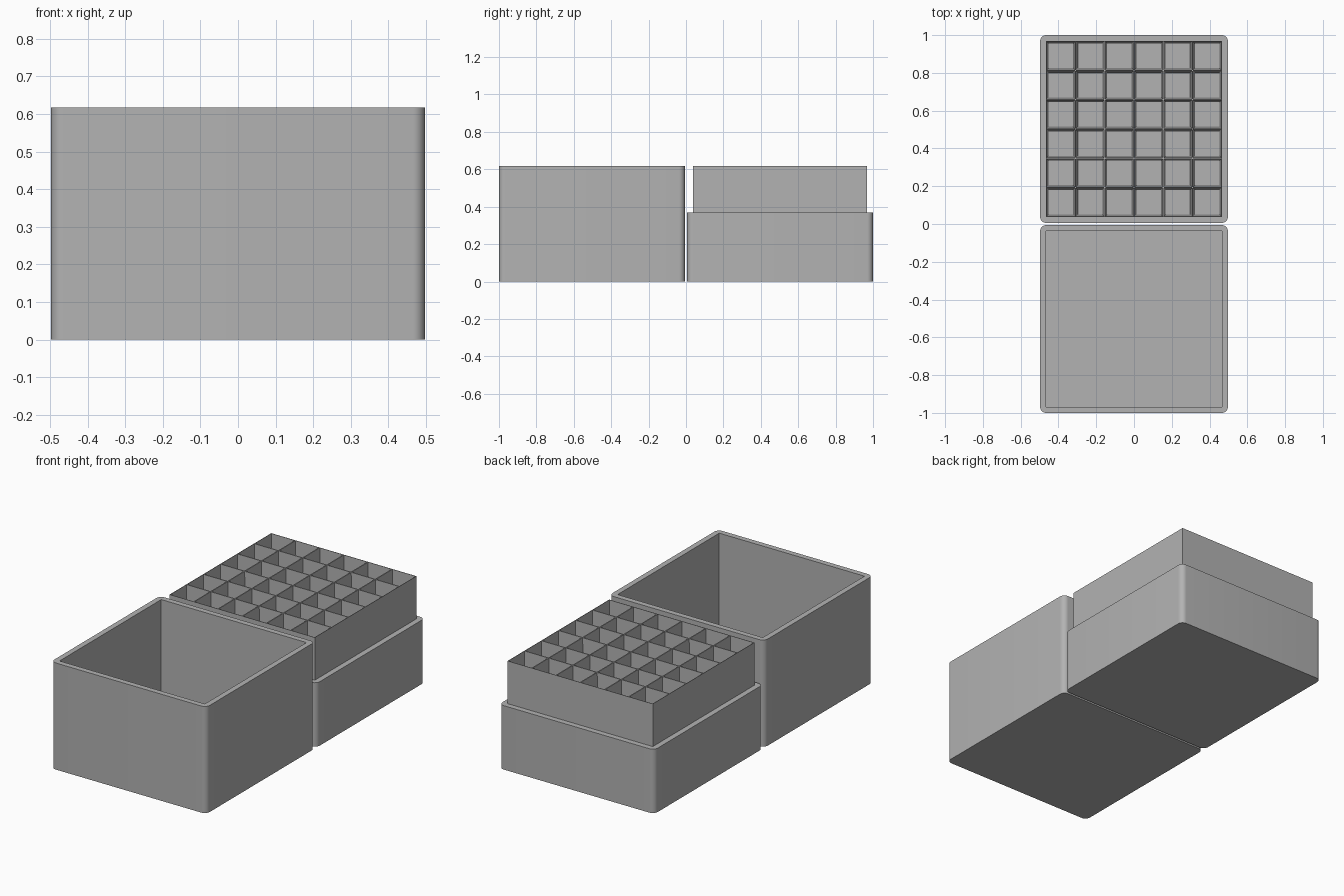
import bpy
import bmesh
from mathutils import Matrix, Vector

HALF = 0.497        # half width of each box
CENTRE = 0.503      # distance of each box from the middle
RIM = 0.032         # rim width, also the corner radius
HEIGHT = 0.617
STEP = 0.37         # height of the base ledge
FLOOR = 0.032
CELLS = 6

cube = bpy.data.objects.get("Cube")
if cube:
    bpy.data.objects.remove(cube, do_unlink=True)

grey = bpy.data.materials.new("plain_grey")
grey.use_nodes = True
grey.diffuse_color = (0.45, 0.45, 0.45, 1)
grey.node_tree.nodes["Principled BSDF"].inputs["Base Color"].default_value = grey.diffuse_color


def finish(bm, name, y):
    """Turn the mesh into a named object placed along y."""
    mesh = bpy.data.meshes.new(name)
    bm.to_mesh(mesh)
    bm.free()
    mesh.materials.append(grey)
    obj = bpy.data.objects.new(name, mesh)
    obj.location.y = y
    bpy.context.collection.objects.link(obj)
    bpy.ops.object.select_all(action="DESELECT")
    obj.select_set(True)
    bpy.context.view_layer.objects.active = obj
    bpy.ops.object.shade_smooth_by_angle()
    return obj


def rounded_box(height):
    """Box with round upright edges and a square-cornered rim; returns mesh and inner top face."""
    bm = bmesh.new()
    size = Matrix.Diagonal((2 * HALF, 2 * HALF, height, 1))
    bmesh.ops.create_cube(bm, size=1, matrix=Matrix.Translation((0, 0, height / 2)) @ size)
    upright = [e for e in bm.edges if abs(e.verts[0].co.z - e.verts[1].co.z) > height / 2]
    bmesh.ops.bevel(bm, geom=upright, offset=RIM, segments=8, profile=0.5, affect="EDGES")
    top = max(bm.faces, key=lambda f: f.calc_center_median().z)
    bmesh.ops.inset_individual(bm, faces=[top], thickness=RIM)
    # gather the inset arcs into four sharp corners
    inner = HALF - RIM
    for v in top.verts:
        v.co.x = inner if v.co.x > 0 else -inner
        v.co.y = inner if v.co.y > 0 else -inner
    bmesh.ops.remove_doubles(bm, verts=bm.verts[:], dist=0.0005)
    bm.normal_update()
    top = max((f for f in bm.faces if f.normal.z > 0.9), key=lambda f: f.calc_area())
    return bm, top


# Open box in front
bm, top = rounded_box(HEIGHT)
bmesh.ops.inset_individual(bm, faces=[top], thickness=0, depth=FLOOR - HEIGHT)
finish(bm, "open_box", -CENTRE)

# Base tray behind, with a ledge around the insert
bm, top = rounded_box(STEP)
bmesh.ops.delete(bm, geom=[top], context="FACES_ONLY")
finish(bm, "base_tray", CENTRE)

# Divided insert with tapering cells
bm = bmesh.new()
bmesh.ops.create_grid(bm, x_segments=CELLS, y_segments=CELLS, size=HALF - RIM,
                      matrix=Matrix.Translation((0, 0, HEIGHT)))
cells = bm.faces[:]
border = [e for e in bm.edges if e.is_boundary]
walls = bmesh.ops.extrude_edge_only(bm, edges=border)["geom"]
bmesh.ops.translate(bm, vec=Vector((0, 0, STEP - HEIGHT)),
                    verts=[g for g in walls if isinstance(g, bmesh.types.BMVert)])
bmesh.ops.inset_individual(bm, faces=cells, thickness=0.004)
bmesh.ops.inset_individual(bm, faces=cells, thickness=0.014, depth=FLOOR - HEIGHT)
bmesh.ops.recalc_face_normals(bm, faces=bm.faces[:])
finish(bm, "divided_insert", CENTRE)
